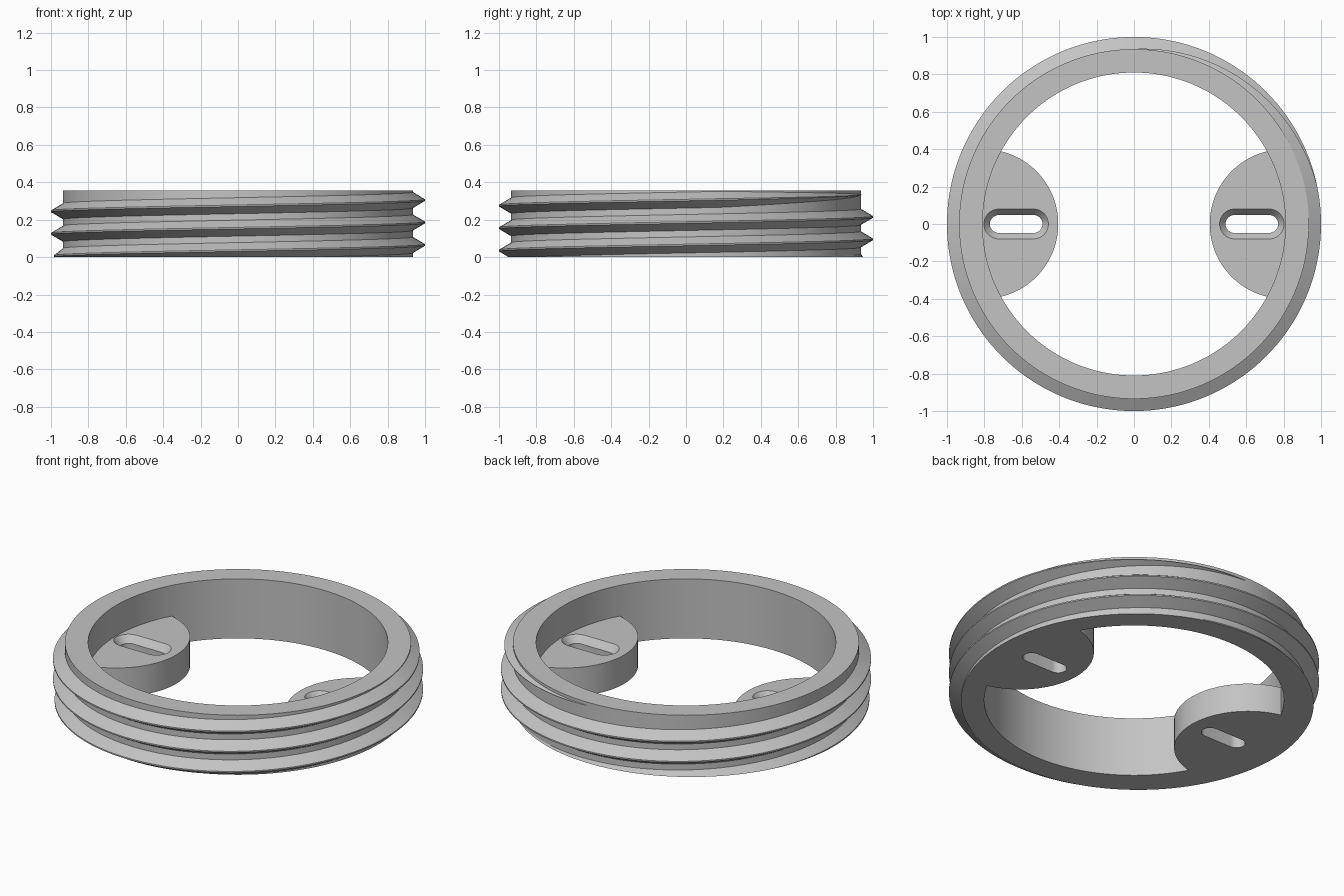
import bpy, bmesh, math
from mathutils import Vector

if "Cube" in bpy.data.objects:
    bpy.data.objects.remove(bpy.data.objects["Cube"], do_unlink=True)

HEIGHT, R_IN, R_OUT, R_CREST = 0.355, 0.81, 0.935, 1.0
SEGMENTS = 144

grey = bpy.data.materials.new("light grey")
grey.use_nodes = True
colour = (0.55, 0.55, 0.55, 1)
grey.diffuse_color = colour
grey.node_tree.nodes["Principled BSDF"].inputs["Base Color"].default_value = colour


def finish(bm, name):
    """Turn a bmesh into a smooth-shaded object with sharp edges kept."""
    bmesh.ops.recalc_face_normals(bm, faces=bm.faces)
    mesh = bpy.data.meshes.new(name)
    bm.to_mesh(mesh)
    bm.free()
    mesh.materials.append(grey)
    mesh.shade_smooth()
    mesh.set_sharp_from_angle(angle=math.radians(25))
    obj = bpy.data.objects.new(name, mesh)
    bpy.context.collection.objects.link(obj)
    return obj


def polar(r, angle, z):
    return Vector((r * math.cos(angle), r * math.sin(angle), z))


def add_loop(bm, points, z):
    return [bm.verts.new((x, y, z)) for x, y in points]


def bridge(bm, a, b):
    n = len(a)
    for i in range(n):
        j = (i + 1) % n
        bm.faces.new((a[i], a[j], b[j], b[i]))


def cap(bm, *loops):
    edges = []
    for loop in loops:
        for i, v in enumerate(loop):
            edges.append(bm.edges.get((v, loop[i - 1])))
    bmesh.ops.triangle_fill(bm, edges=edges, use_beauty=True)


# Plain ring body
def make_ring():
    bm = bmesh.new()
    circle = [2 * math.pi * i / SEGMENTS for i in range(SEGMENTS)]
    corners = [(R_IN, 0), (R_OUT, 0), (R_OUT, HEIGHT), (R_IN, HEIGHT)]
    loops = [[bm.verts.new(polar(r, a, z)) for a in circle] for r, z in corners]
    for i, loop in enumerate(loops):
        bridge(bm, loops[i - 1], loop)
    return finish(bm, "ring_body")


# Helical thread, fading out near the top and cut flat at the base
def make_thread():
    pitch, half, crest = 0.12, 0.044, 0.004
    start, end, step = -400, 810, 2.5
    bm = bmesh.new()
    rows = []
    for i in range(int((end - start) / step) + 1):
        deg = start + i * step
        z = 0.065 + pitch * deg / 360
        fade_in = min(1, (deg - start) / 300 + 0.02)
        fade_out = min(1, (end - deg) / 80 + 0.02)
        r = R_OUT + (R_CREST - R_OUT) * fade_in * fade_out
        w = half * fade_out
        section = [(R_OUT - 0.002, -w), (r, -crest * fade_out),
                   (r, crest * fade_out), (R_OUT - 0.002, w)]
        rows.append([bm.verts.new(polar(q, math.radians(deg), z + dz))
                     for q, dz in section])
    for a, b in zip(rows, rows[1:]):
        bridge(bm, a, b)
    bm.faces.new(rows[0])
    bm.faces.new(rows[-1])
    cut = bmesh.ops.bisect_plane(
        bm, geom=bm.verts[:] + bm.edges[:] + bm.faces[:],
        plane_co=(0, 0, 0), plane_no=(0, 0, 1), clear_inner=True)
    rim = [e for e in cut["geom_cut"] if isinstance(e, bmesh.types.BMEdge)]
    bmesh.ops.triangle_fill(bm, edges=rim, use_beauty=True)
    return finish(bm, "screw_thread")


def slot_outline(cx, half_length, r, n=16):
    points = []
    for side in (1, -1):
        for i in range(n + 1):
            a = -math.pi / 2 + math.pi * i / n
            points.append((cx + side * (half_length + r * math.cos(a)),
                           side * r * math.sin(a)))
    return points


# Round lug inside the ring with a countersunk slot
def make_lug(name, turn):
    cx, r, top, r_wall = 0.805, 0.40, 0.172, R_IN + 0.002
    x_meet = (r_wall ** 2 - r ** 2 + cx ** 2) / (2 * cx)
    y_meet = math.sqrt(r_wall ** 2 - x_meet ** 2)
    a0 = math.atan2(y_meet, x_meet - cx)
    b0 = math.atan2(y_meet, x_meet)
    n = 40
    outline = []
    for i in range(n):
        a = a0 + (2 * math.pi - 2 * a0) * i / n
        outline.append((cx + r * math.cos(a), r * math.sin(a)))
    for i in range(n):
        b = -b0 + 2 * b0 * i / n
        outline.append((r_wall * math.cos(b), r_wall * math.sin(b)))
    wide = slot_outline(0.63, 0.0925, 0.08)
    narrow = slot_outline(0.63, 0.0925, 0.048)

    bm = bmesh.new()
    outer_low, outer_high = add_loop(bm, outline, 0), add_loop(bm, outline, top)
    slot_high = add_loop(bm, wide, top)
    slot_mid = add_loop(bm, narrow, top - 0.04)
    slot_low = add_loop(bm, narrow, 0)
    bridge(bm, outer_low, outer_high)
    bridge(bm, slot_high, slot_mid)
    bridge(bm, slot_mid, slot_low)
    cap(bm, outer_high, slot_high)
    cap(bm, outer_low, slot_low)
    for v in bm.verts:
        v.co.x, v.co.y = v.co.x * turn, v.co.y * turn
    return finish(bm, name)


make_ring()
make_thread()
make_lug("left_lug", 1)
make_lug("right_lug", -1)
